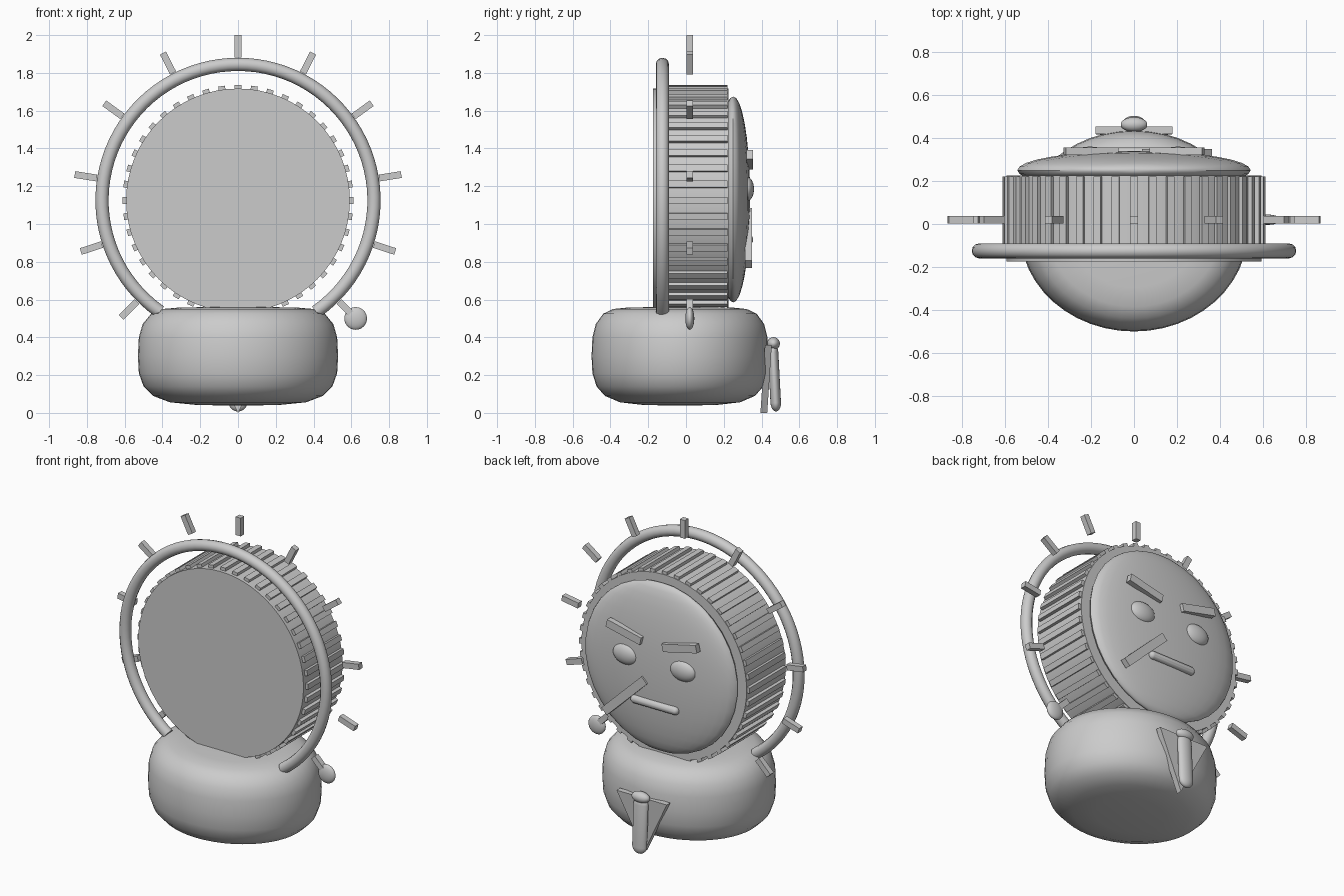
import bpy, bmesh
from math import sin, cos, pi, radians
from mathutils import Matrix, Vector

if "Cube" in bpy.data.objects:
    bpy.data.objects.remove(bpy.data.objects["Cube"], do_unlink=True)

grey = bpy.data.materials.new("plain grey")
grey.use_nodes = True
tone = (0.6, 0.6, 0.6, 1)
grey.diffuse_color = tone
grey.node_tree.nodes["Principled BSDF"].inputs["Base Color"].default_value = tone

HUB = Vector((0, 0, 1.125))  # axis height shared by drum, hoop and pins


def finish(name, bm, smooth=False):
    bmesh.ops.recalc_face_normals(bm, faces=bm.faces)
    mesh = bpy.data.meshes.new(name)
    bm.to_mesh(mesh)
    bm.free()
    mesh.materials.append(grey)
    obj = bpy.data.objects.new(name, mesh)
    bpy.context.collection.objects.link(obj)
    if smooth:
        bpy.ops.object.select_all(action="DESELECT")
        obj.select_set(True)
        bpy.context.view_layer.objects.active = obj
        bpy.ops.object.shade_smooth_by_angle(angle=radians(35))
    return obj


def boxes(name, matrices):
    bm = bmesh.new()
    for m in matrices:
        bmesh.ops.create_cube(bm, size=1, matrix=m)
    return finish(name, bm)


def placed(loc, angle, size):
    """Box matrix, turned by angle in the upright x-z plane."""
    return (Matrix.Translation(loc) @ Matrix.Rotation(-angle, 4, "Y")
            @ Matrix.Diagonal((*size, 1)))


def radial(angle, r, y, size):
    return placed(HUB + Vector((r * cos(angle), y, r * sin(angle))), angle, size)


def ellipsoid(name, loc, radii, stretch=(0, 0, 0), tilt=0):
    """Ellipsoid; stretch pulls its halves apart into a capsule."""
    bm = bmesh.new()
    bmesh.ops.create_uvsphere(bm, u_segments=32, v_segments=17, radius=1)
    for v in bm.verts:
        side = [1 if c > 0 else -1 for c in v.co]
        v.co = Vector([c * r + s * d for c, r, s, d in zip(v.co, radii, side, stretch)])
    bm.transform(Matrix.Translation(loc) @ Matrix.Rotation(tilt, 4, "X"))
    return finish(name, bm, True)


# Cushion-shaped body: a turned profile, slightly narrower front to back
profile = [(0, .56), (.3, .559), (.4, .55), (.46, .525), (.505, .47), (.525, .4),
           (.53, .3), (.525, .21), (.5, .14), (.45, .09), (.36, .056), (.22, .042), (0, .038)]
bm = bmesh.new()
verts = [bm.verts.new((r, 0, z)) for r, z in profile]
edges = [bm.edges.new(pair) for pair in zip(verts, verts[1:])]
bmesh.ops.spin(bm, geom=verts + edges, cent=(0, 0, 0), axis=(0, 0, 1),
               angle=2 * pi, steps=48, use_merge=True)
bmesh.ops.remove_doubles(bm, verts=bm.verts, dist=0.0005)
bm.transform(Matrix.Translation((0, -.032, 0)) @ Matrix.Diagonal((1, .883, 1, 1)))
finish("body", bm, True)

# Drum head with ridges around its rim
bm = bmesh.new()
bmesh.ops.create_cone(bm, cap_ends=True, segments=64, radius1=.592, radius2=.592, depth=.4,
                      matrix=Matrix.Translation(HUB + Vector((0, .025, 0)))
                      @ Matrix.Rotation(pi / 2, 4, "X"))
finish("drum", bm, True)
boxes("drum_ridges", [radial(2 * pi * i / 44, .598, .033, (.026, .375, .036))
                      for i in range(44)])

# Domed face plate
ellipsoid("face_dome", (0, .25, 1.13), (.545, .09, .545))

# Open hoop around the drum
curve = bpy.data.curves.new("hoop", "CURVE")
curve.dimensions = "3D"
curve.bevel_depth = .035
curve.bevel_resolution = 4
curve.use_fill_caps = True
count = 73
spline = curve.splines.new("POLY")
spline.points.add(count - 1)
for i, p in enumerate(spline.points):
    a = radians(-55 + 290 * i / (count - 1))
    p.co = (.72 * cos(a), -.125, HUB.z + .72 * sin(a), 1)
spline.use_smooth = True
curve.materials.append(grey)
bpy.context.collection.objects.link(bpy.data.objects.new("hoop", curve))

# Radial pins, the lowest one carrying a flat knob
boxes("pins", [radial(radians(-45 + 27 * i), .816, .02, (.118, .036, .036))
               for i in range(11)])
ellipsoid("pin_knob", (.623, .02, .5), (.06, .024, .06))

# Eyes and slanted brows
for side, label in ((1, "left"), (-1, "right")):
    ellipsoid(label + "_eye", (side * .205, .32, 1.185), (.09, .04, .066))
    boxes(label + "_brow", [placed((side * .2, .338, 1.34), side * radians(13),
                                   (.25, .036, .05))])

# Mouth and the stick beside it
ellipsoid("mouth", (-.01, .33, .917), (.025, .026, .026), (.145, 0, 0))
boxes("face_stick", [placed((.2, .331, .925), radians(-44), (.4, .036, .055))])

# Triangular bib, leaning with its top outward
bm = bmesh.new()
rings = []
for offset in (0, .036):
    rings.append([bm.verts.new((x, y + offset, z))
                  for x, y, z in ((-.18, .418, .36), (.18, .418, .36), (0, .394, 0))])
bm.faces.new(rings[0])
bm.faces.new(rings[1])
for i in range(3):
    j = (i + 1) % 3
    bm.faces.new((rings[0][i], rings[0][j], rings[1][j], rings[1][i]))
finish("bib", bm)

# Tie with its knot
ellipsoid("tie", (0, .468, .187), (.05, .028, .05), (0, 0, .13), radians(3))
ellipsoid("tie_knot", (0, .463, .367), (.062, .034, .034))
